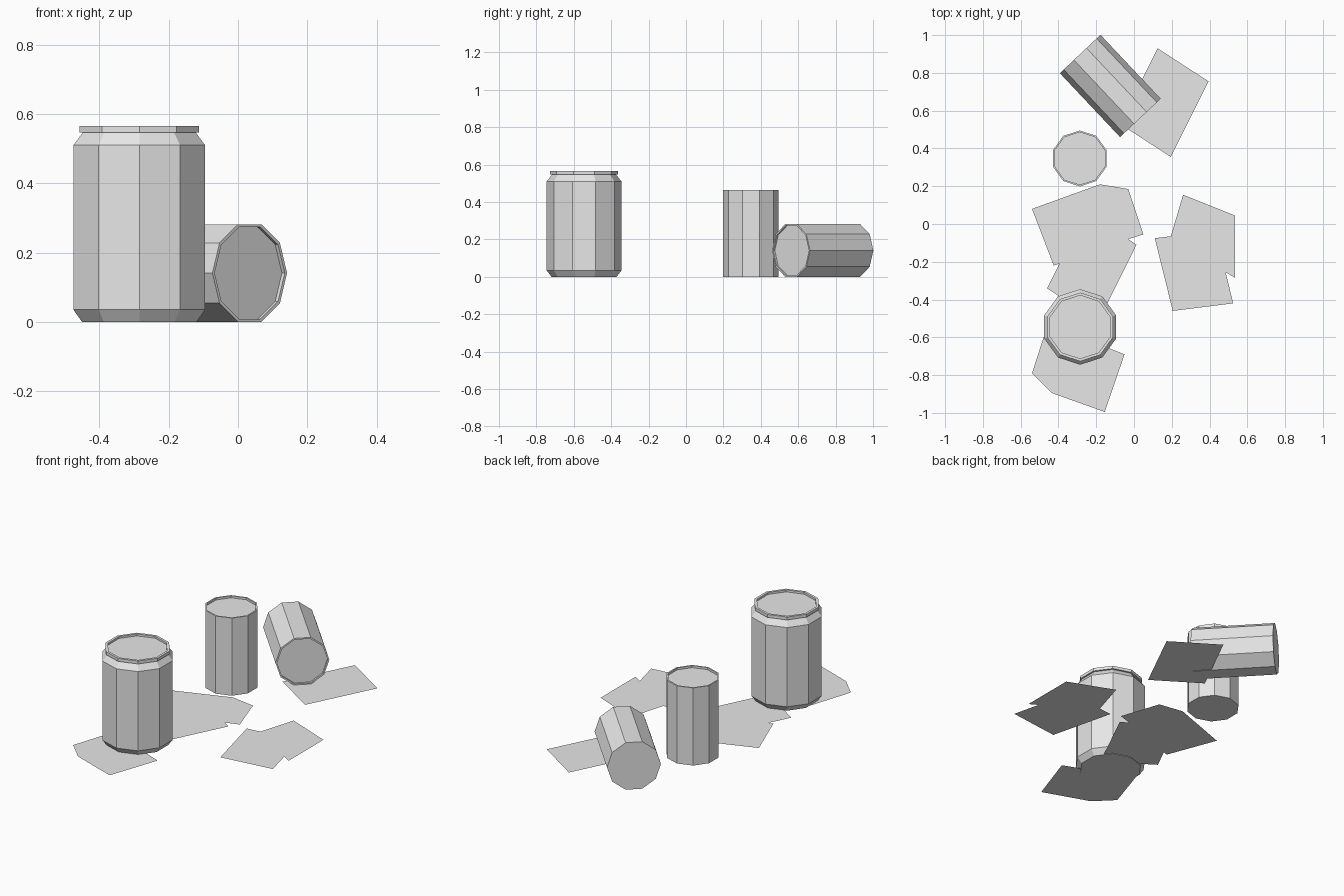
import bpy, bmesh
from math import sin, cos, radians, pi

cube = bpy.data.objects.get("Cube")
if cube:
    bpy.data.objects.remove(cube)

# Single pale grey material
grey = bpy.data.materials.new("pale_grey")
grey.use_nodes = True
colour = (0.8, 0.8, 0.8, 1)
grey.diffuse_color = colour
grey.node_tree.nodes["Principled BSDF"].inputs["Base Color"].default_value = colour

SIDES = 10


def finish(name, bm, location=(0, 0, 0)):
    mesh = bpy.data.meshes.new(name)
    bm.to_mesh(mesh)
    bm.free()
    mesh.materials.append(grey)
    obj = bpy.data.objects.new(name, mesh)
    obj.location = location
    bpy.context.collection.objects.link(obj)
    return obj


def can(name, profile, location):
    """Ten-sided can turned from (radius, height) pairs and capped at both ends."""
    bm = bmesh.new()
    rings = []
    for r, z in profile:
        angles = [pi / 2 + 2 * pi * k / SIDES for k in range(SIDES)]
        rings.append([bm.verts.new((r * cos(a), r * sin(a), z)) for a in angles])
    for low, high in zip(rings, rings[1:]):
        for k in range(SIDES):
            n = (k + 1) % SIDES
            bm.faces.new((low[k], low[n], high[n], high[k]))
    bm.faces.new(rings[0][::-1])
    bm.faces.new(rings[-1])
    return finish(name, bm, location)


def sheet(name, outline):
    """Flat scrap of paper lying on the ground."""
    bm = bmesh.new()
    face = bm.faces.new([bm.verts.new((x, y, 0.002)) for x, y in outline])
    bm.normal_update()
    if face.normal.z < 0:
        face.normal_flip()
    return finish(name, bm)


# Large can with bevelled ends, raised rim and recessed lid
can("large_can",
    [(0.174, 0), (0.2, 0.035), (0.2, 0.51), (0.171, 0.547), (0.182, 0.547),
     (0.182, 0.565), (0.167, 0.565), (0.167, 0.553)],
    (-0.285, -0.545, 0))

# Two plain cans with a thin rim, one upright and one on its side
plain = [(0.148, 0), (0.148, 0.465), (0.139, 0.465), (0.139, 0.453)]
can("upright_can", plain, (-0.287, 0.347, 0))
fallen = can("fallen_can", plain, (-0.285, 0.9, 0.141))
fallen.rotation_euler = (0, radians(90), radians(-46.7))

# Paper scraps
sheet("back_paper", [(0.125, 0.93), (0.395, 0.755), (0.195, 0.355), (-0.075, 0.53)])
sheet("middle_paper",
      [(-0.54, 0.08), (-0.18, 0.21), (-0.03, 0.185), (0.05, -0.055), (-0.03, -0.08),
       (0.013, -0.11), (-0.19, -0.52), (-0.46, -0.34), (-0.395, -0.21), (-0.425, -0.22)])
sheet("side_paper",
      [(0.26, 0.155), (0.535, 0.045), (0.535, -0.285), (0.485, -0.255),
       (0.525, -0.42), (0.205, -0.46), (0.11, -0.075), (0.195, -0.065)])
sheet("front_paper",
      [(-0.456, -0.53), (-0.54, -0.79), (-0.435, -0.895), (-0.155, -0.995), (-0.05, -0.69)])
